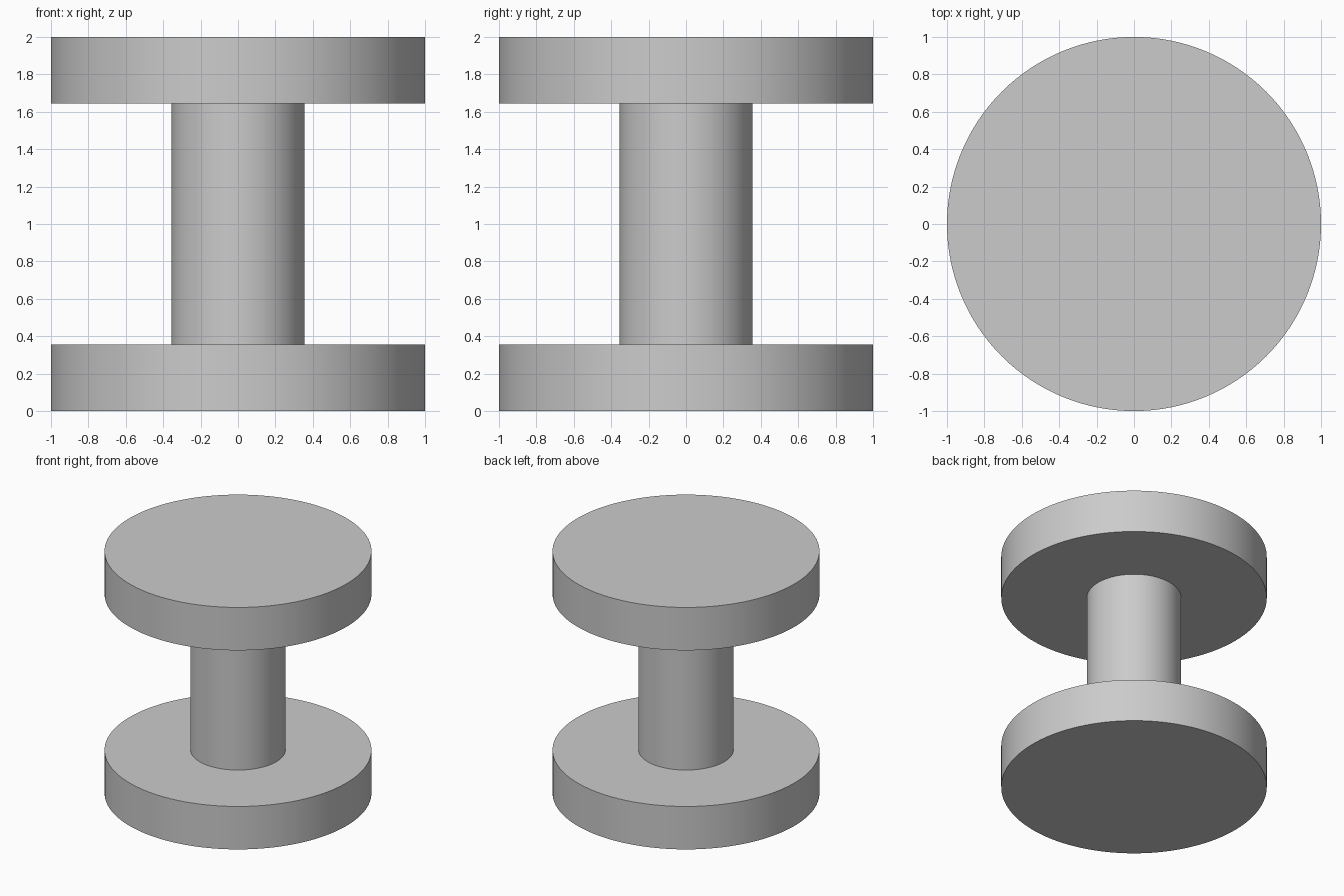
import bpy
import math

cube = bpy.data.objects.get("Cube")
if cube:
    bpy.data.objects.remove(cube, do_unlink=True)

HEIGHT = 2.0
FLANGE_RADIUS = 1.0
FLANGE_THICKNESS = 0.355
CORE_RADIUS = 0.355
SEGMENTS = 128

# Single plain grey
grey = bpy.data.materials.new("light_grey")
grey.use_nodes = True
colour = (0.6, 0.6, 0.6, 1.0)
grey.diffuse_color = colour
grey.node_tree.nodes["Principled BSDF"].inputs["Base Color"].default_value = colour


def cylinder(name, radius, bottom, top, caps="NGON"):
    """Upright smooth cylinder between two heights."""
    bpy.ops.mesh.primitive_cylinder_add(
        vertices=SEGMENTS, radius=radius, depth=top - bottom,
        end_fill_type=caps, location=(0, 0, (bottom + top) / 2))
    obj = bpy.context.object
    obj.name = name
    obj.data.name = name
    obj.data.materials.append(grey)
    bpy.ops.object.shade_smooth_by_angle(angle=math.radians(30))
    return obj


# Two wide discs joined by a narrow open-ended core
cylinder("bottom_flange", FLANGE_RADIUS, 0, FLANGE_THICKNESS)
cylinder("core", CORE_RADIUS, FLANGE_THICKNESS, HEIGHT - FLANGE_THICKNESS, "NOTHING")
cylinder("top_flange", FLANGE_RADIUS, HEIGHT - FLANGE_THICKNESS, HEIGHT)
